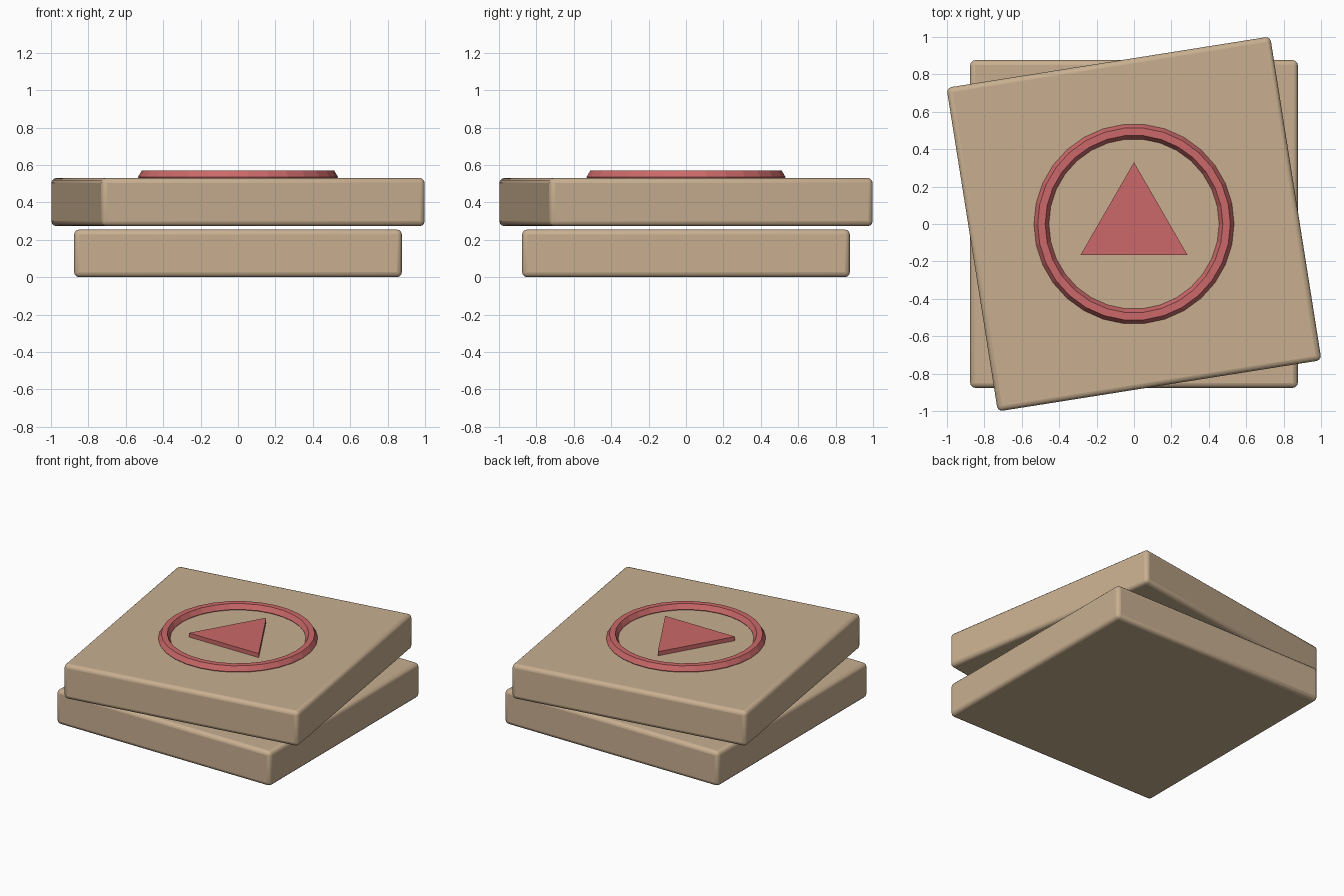
import bpy
import math

if "Cube" in bpy.data.objects:
    bpy.data.objects.remove(bpy.data.objects["Cube"], do_unlink=True)


def make_material(name, colour):
    mat = bpy.data.materials.new(name)
    mat.use_nodes = True
    mat.diffuse_color = colour
    mat.node_tree.nodes["Principled BSDF"].inputs["Base Color"].default_value = colour
    return mat


tan = make_material("warm tan", (0.58, 0.43, 0.28, 1))
red = make_material("soft red", (0.60, 0.14, 0.14, 1))


def finish(name, mat):
    obj = bpy.context.object
    obj.name = name
    obj.data.materials.append(mat)
    return obj


def make_slab(name, bottom, top, turn):
    bpy.ops.mesh.primitive_cube_add(size=1, location=(0, 0, (bottom + top) / 2))
    obj = finish(name, tan)
    obj.scale = (1.752, 1.752, top - bottom)
    bpy.ops.object.transform_apply(location=False, rotation=False, scale=True)
    obj.rotation_euler.z = math.radians(turn)
    bevel = obj.modifiers.new("rounded edges", "BEVEL")
    bevel.width = 0.027
    bevel.segments = 3
    bpy.ops.object.shade_smooth_by_angle(angle=math.radians(35))


# Two stacked square slabs, the upper one twisted
make_slab("lower_slab", 0.0, 0.255, 0)
make_slab("upper_slab", 0.273, 0.53, 9)

# Faceted ring half sunk into the upper slab
bpy.ops.mesh.primitive_torus_add(major_radius=0.495, minor_radius=0.04,
                                 major_segments=30, minor_segments=6,
                                 location=(0, 0, 0.535))
finish("ring", red)
bpy.ops.object.shade_flat()

# Raised triangle pointing to the back
bpy.ops.mesh.primitive_cylinder_add(vertices=3, radius=0.33, depth=0.06,
                                    location=(0, 0, 0.53))
triangle = finish("triangle", red)
# Turn so that one corner lies on the +y axis
corner = triangle.data.vertices[0].co
triangle.rotation_euler.z = math.pi / 2 - math.atan2(corner.y, corner.x)
